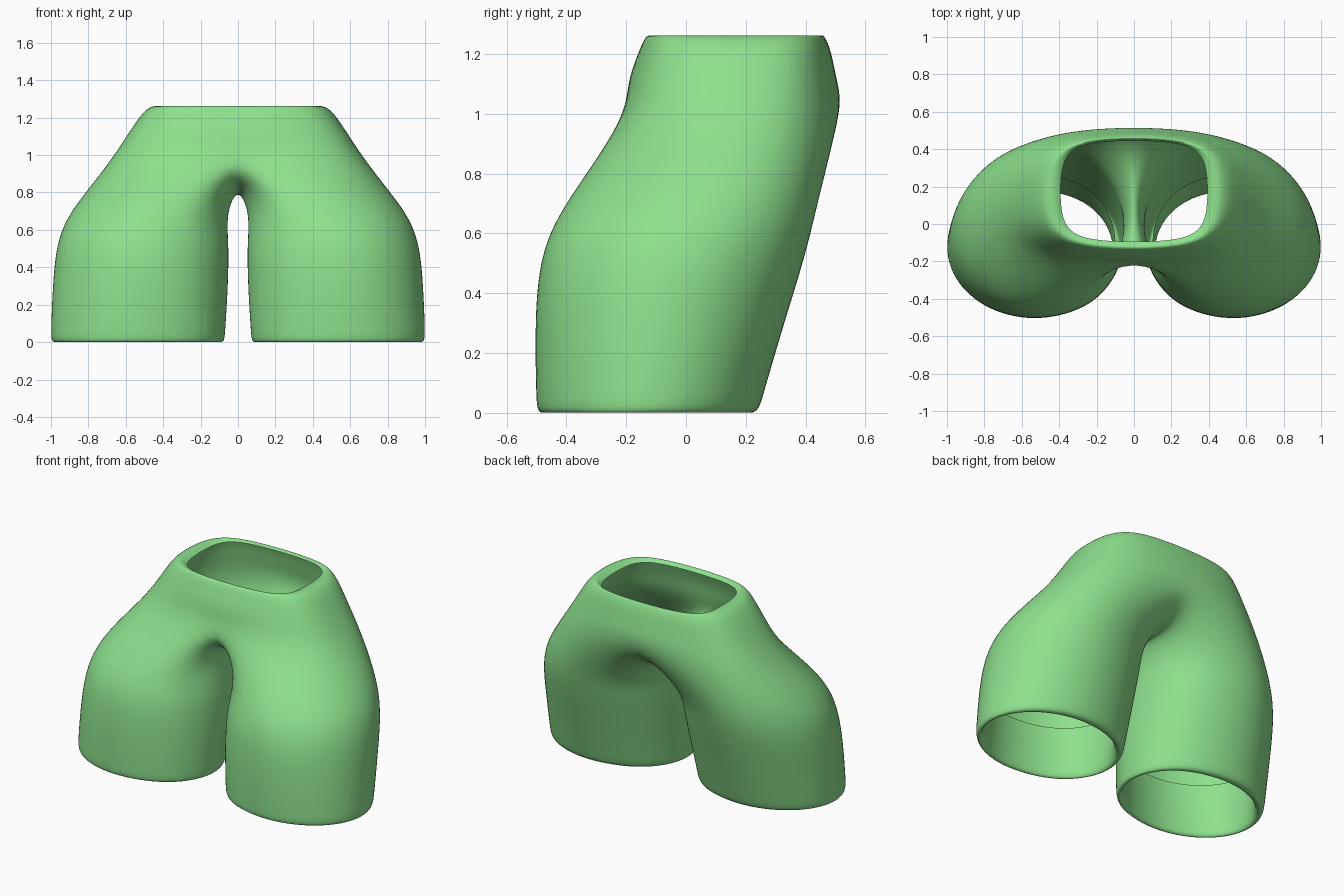
import bpy
from math import sin, cos, radians, copysign

if "Cube" in bpy.data.objects:
    bpy.data.objects.remove(bpy.data.objects["Cube"])

HALF = 8      # points of the right half of a waist ring, front centre to back centre
CROTCH = 4    # extra points along the crotch seam, back to front


def power(v, p):
    return copysign(abs(v) ** p, v)


def waist_ring(z, width, front, back, p, lift=0.0, dent=0.0):
    """Right half of a rounded-rectangle ring; lift and dent shape the centre line."""
    ring = []
    cy, ry = (front + back) / 2, (back - front) / 2
    for i in range(HALF):
        t = radians(-90 + 180 * i / (HALF - 1))
        x = 0.0 if i in (0, HALF - 1) else width * power(cos(t), p)
        near = 1 - x / width
        y = cy + ry * power(sin(t), p) + (dent * near ** 2 if i < HALF / 2 else 0)
        ring.append((x, y, z + lift * near))
    return ring


def leg_ring(z, inner, outer, front, back):
    """Closed oval ring, starting at the inner front like the waist rings do."""
    cx, cy = (inner + outer) / 2, (front + back) / 2
    rx, ry = (outer - inner) / 2 * 1.055, (back - front) / 2 * 1.055
    angles = [-120 + 240 * i / (HALF - 1) for i in range(HALF)]
    angles += [120 + 120 * (i + 1) / (CROTCH + 1) for i in range(CROTCH)]
    return [(cx + rx * cos(radians(a)), cy + ry * sin(radians(a)), z) for a in angles]


rings = [
    # Hem folded up inside the leg
    leg_ring(0.33, 0.11, 0.945, -0.465, 0.27),
    leg_ring(0.06, 0.13, 0.955, -0.455, 0.17),
    leg_ring(-0.002, 0.115, 0.965, -0.465, 0.19),
    # Outside of the leg from hem to thigh
    leg_ring(-0.002, 0.085, 1.0, -0.50, 0.243),
    leg_ring(0.06, 0.08, 1.003, -0.503, 0.26),
    leg_ring(0.30, 0.065, 0.993, -0.508, 0.33),
    leg_ring(0.52, 0.06, 0.975, -0.493, 0.40),
    leg_ring(0.69, 0.075, 0.91, -0.42, 0.44),
]
# Hip ring, closed by the crotch seam
crotch_seam = [(0, 0.36, 0.86), (0, 0.22, 0.83), (0, 0.09, 0.84), (0, -0.05, 0.90)]
rings.append(waist_ring(0.91, 0.74, -0.26, 0.54, 0.8, 0.11, 0.065) + crotch_seam)
# Waist rings, ending in a rim turned inward
rings += [
    waist_ring(1.09, 0.615, -0.203, 0.512, 0.72, 0.03),
    waist_ring(1.22, 0.53, -0.16, 0.49, 0.66),
    waist_ring(1.263, 0.475, -0.14, 0.467, 0.62),
    waist_ring(1.262, 0.43, -0.12, 0.46, 0.58),
    waist_ring(1.245, 0.40, -0.10, 0.45, 0.55),
]

# Skin between the rings
verts, faces, starts = [], [], []
for ring in rings:
    starts.append(len(verts))
    verts += ring
for k in range(len(rings) - 1):
    lo, hi = starts[k], starts[k + 1]
    if len(rings[k + 1]) == HALF:
        pairs = [(i, i + 1) for i in range(HALF - 1)]
    else:
        n = HALF + CROTCH
        pairs = [(i, (i + 1) % n) for i in range(n)]
    faces += [(lo + a, lo + b, hi + b, hi + a) for a, b in pairs]

mesh = bpy.data.meshes.new("trousers")
mesh.from_pydata(verts, [], faces)
mesh.polygons.foreach_set("use_smooth", [True] * len(mesh.polygons))
trousers = bpy.data.objects.new("trousers", mesh)
bpy.context.collection.objects.link(trousers)

# Left half and smoothing
mirror = trousers.modifiers.new("mirror", 'MIRROR')
mirror.use_clip = True
mirror.merge_threshold = 0.001
smooth = trousers.modifiers.new("smooth", 'SUBSURF')
smooth.levels = smooth.render_levels = 3

# Green cloth
green = bpy.data.materials.new("green_cloth")
green.diffuse_color = (0.27, 0.75, 0.27, 1)
green.use_nodes = True
green.node_tree.nodes["Principled BSDF"].inputs["Base Color"].default_value = green.diffuse_color
mesh.materials.append(green)
